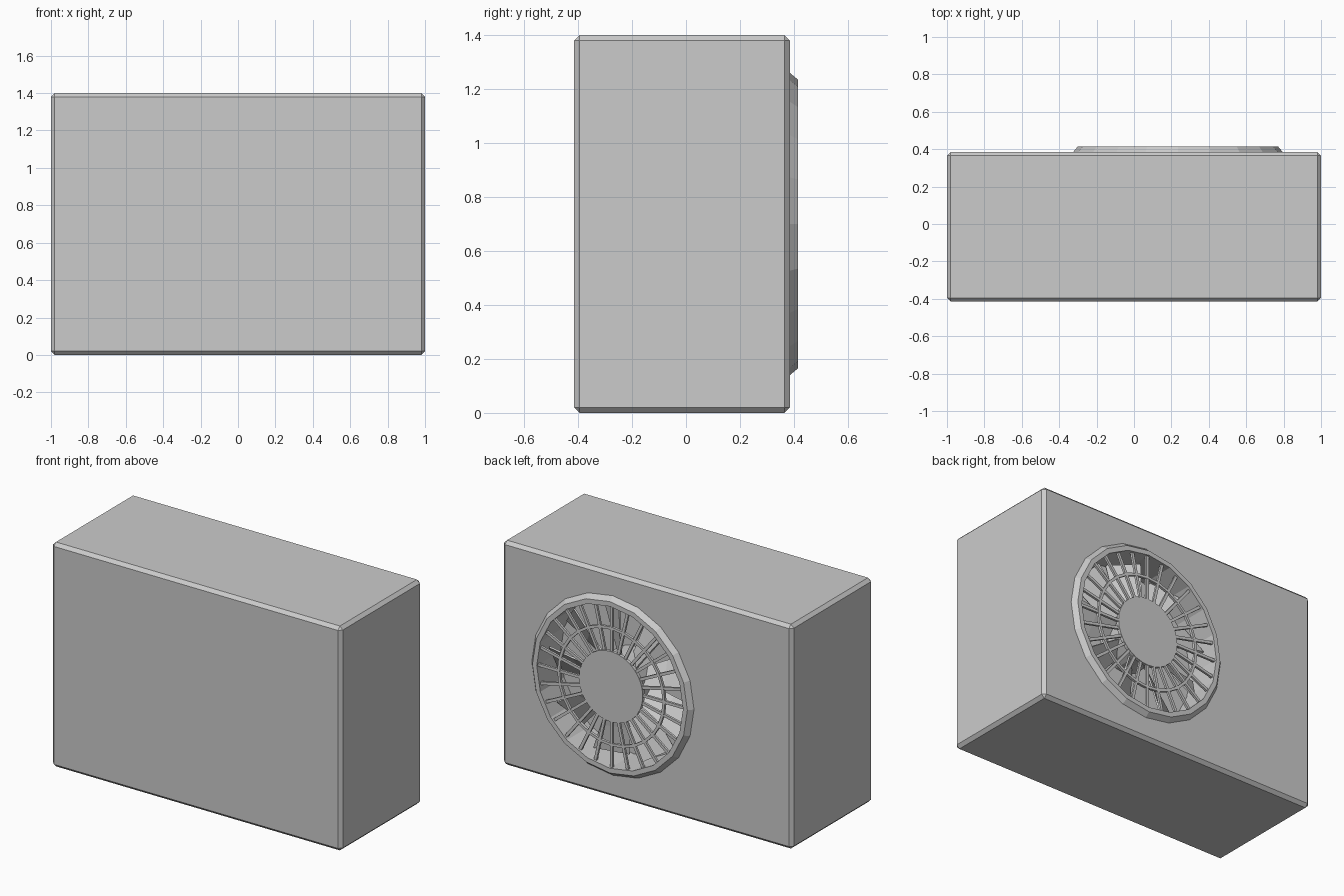
import bpy, bmesh, math
from mathutils import Matrix, Vector

cube = bpy.data.objects.get("Cube")
if cube:
    bpy.data.objects.remove(cube, do_unlink=True)

CX, CZ = 0.235, 0.70        # fan axis, running along y
BACK = 0.385                # back face of the casing
FLOOR = 0.18                # bottom of the fan well
SIDES = 20

grey = bpy.data.materials.new("light grey")
grey.use_nodes = True
COLOUR = (0.6, 0.6, 0.6, 1)
grey.diffuse_color = COLOUR
grey.node_tree.nodes["Principled BSDF"].inputs["Base Color"].default_value = COLOUR


def make(name, bm):
    """Turn a bmesh into a flat-shaded grey object."""
    bmesh.ops.remove_doubles(bm, verts=bm.verts, dist=1e-5)
    bmesh.ops.recalc_face_normals(bm, faces=bm.faces)
    mesh = bpy.data.meshes.new(name)
    bm.to_mesh(mesh)
    bm.free()
    mesh.materials.append(grey)
    obj = bpy.data.objects.new(name, mesh)
    bpy.context.collection.objects.link(obj)
    return obj


def on_axis(r, angle, y):
    return Vector((CX + r * math.cos(angle), y, CZ + r * math.sin(angle)))


def lathe(name, profile, sides=SIDES, closed=True):
    """Spin a (radius, y) profile around the fan axis."""
    bm = bmesh.new()
    rings = [[bm.verts.new(on_axis(r, math.tau * i / sides, y)) for i in range(sides)]
             for r, y in profile]
    pairs = list(zip(rings, rings[1:])) + ([(rings[-1], rings[0])] if closed else [])
    for a, b in pairs:
        for i in range(sides):
            j = (i + 1) % sides
            bm.faces.new((a[i], a[j], b[j], b[i]))
    if not closed:
        bm.faces.new(rings[0])
        bm.faces.new(rings[-1])
    return make(name, bm)


# Casing: chamfered box with a round well cut in the back
bm = bmesh.new()
bmesh.ops.create_cube(bm, size=1, matrix=Matrix.Translation((0, -0.015, 0.7))
                      @ Matrix.Diagonal((2, 0.8, 1.4, 1)))
bmesh.ops.bevel(bm, geom=bm.edges[:], offset=0.02, segments=1, affect='EDGES')
casing = make("casing", bm)

cutter = lathe("well_cutter", [(0.505, FLOOR), (0.505, 0.6)], closed=False)
cutter.hide_render = True
cut = casing.modifiers.new("fan well", 'BOOLEAN')
cut.operation = 'DIFFERENCE'
cut.solver = 'EXACT'
cut.object = cutter
bpy.context.view_layer.update()
cut_mesh = bpy.data.meshes.new_from_object(
    casing.evaluated_get(bpy.context.evaluated_depsgraph_get()))
casing.modifiers.clear()
casing.data = cut_mesh
bpy.data.objects.remove(cutter, do_unlink=True)

# Raised rim with a sloping outer edge
lathe("fan_rim", [(0.56, BACK - 0.005), (0.56, BACK), (0.535, 0.415),
                  (0.505, 0.415), (0.505, BACK - 0.005)])

# Grille: centre disc, middle ring and radial bars
lathe("grille_disc", [(0.22, 0.385), (0.22, 0.405)], sides=32, closed=False)
lathe("grille_ring", [(0.355, 0.387), (0.355, 0.403), (0.372, 0.403), (0.372, 0.387)], sides=28)

BARS = 28
bm = bmesh.new()
for i in range(BARS):
    turn = Matrix.Rotation(-math.tau * i / BARS, 4, 'Y')
    bmesh.ops.create_cube(bm, size=1, matrix=Matrix.Translation((CX, 0.395, CZ)) @ turn
                          @ Matrix.Translation((0.36, 0, 0))
                          @ Matrix.Diagonal((0.30, 0.014, 0.018, 1)))
make("grille_bars", bm)

# Fan hub and pitched blades inside the well
lathe("fan_hub", [(0.17, FLOOR - 0.01), (0.17, 0.35)], closed=False)

BLADES = 9
bm = bmesh.new()
for i in range(BLADES):
    base = math.tau * i / BLADES
    rows = []
    for r, chord, pitch in ((0.16, 0.13, 45), (0.32, 0.17, 36), (0.485, 0.21, 28)):
        half = chord / 2
        swing = half * math.cos(math.radians(pitch)) / r
        lift = half * math.sin(math.radians(pitch))
        rows.append([bm.verts.new(on_axis(r, base + s * swing, 0.28 + s * lift))
                     for s in (-1, 1)])
    for a, b in zip(rows, rows[1:]):
        bm.faces.new((a[0], a[1], b[1], b[0]))
blades = make("fan_blades", bm)
thick = blades.modifiers.new("thickness", 'SOLIDIFY')
thick.thickness = 0.01
thick.offset = 0
